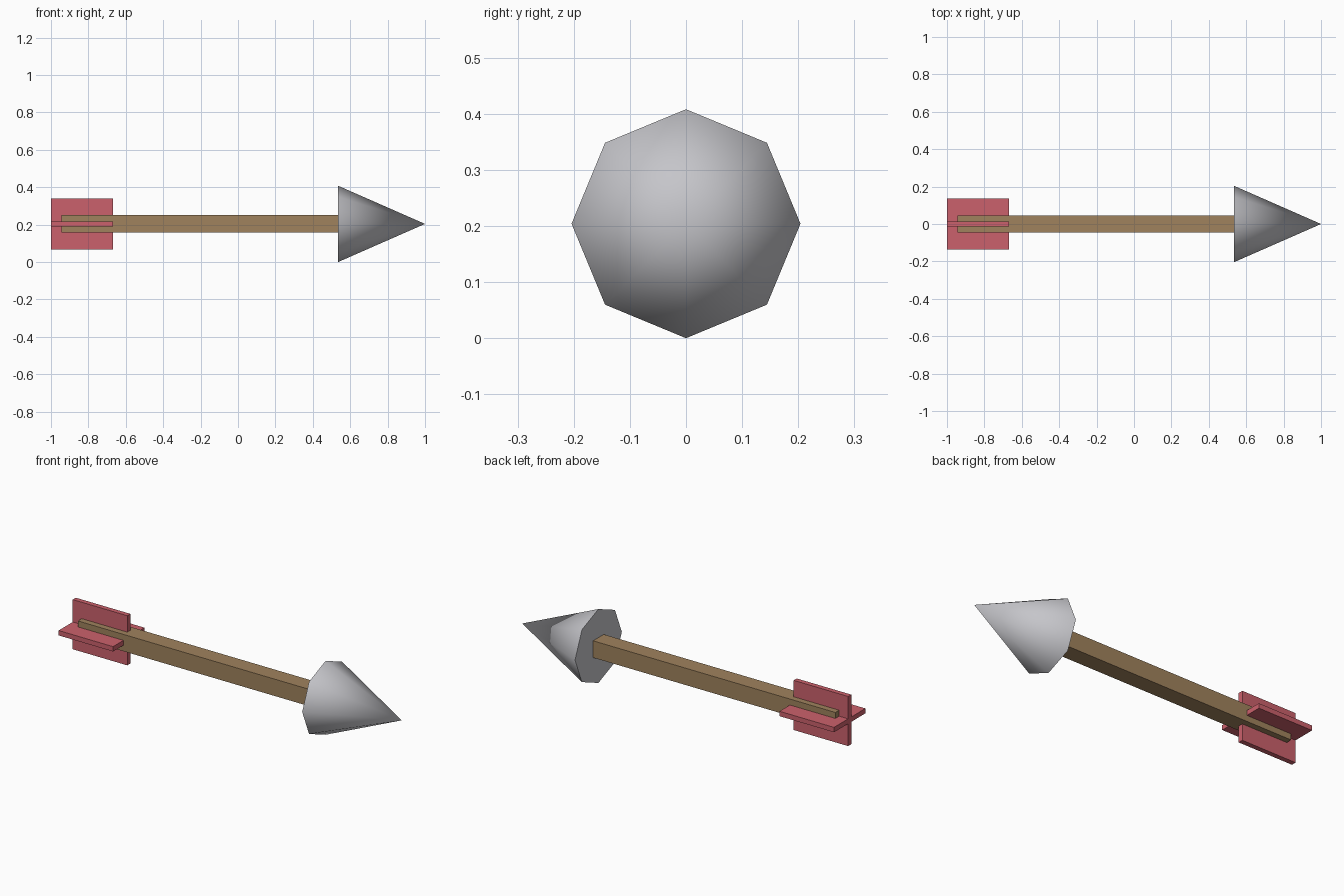
import bpy, math

if "Cube" in bpy.data.objects:
    bpy.data.objects.remove(bpy.data.objects["Cube"])

AXIS_Z = 0.204  # height of the arrow's centre line


def material(name, rgb):
    m = bpy.data.materials.new(name)
    m.diffuse_color = (*rgb, 1)
    m.use_nodes = True
    m.node_tree.nodes["Principled BSDF"].inputs["Base Color"].default_value = m.diffuse_color
    return m


wood = material("wood brown", (0.35, 0.225, 0.11))
red = material("feather red", (0.60, 0.12, 0.15))
steel = material("steel grey", (0.56, 0.56, 0.59))


def box(name, x0, x1, width, height, mat):
    bpy.ops.mesh.primitive_cube_add(size=1, location=((x0 + x1) / 2, 0, AXIS_Z))
    ob = bpy.context.object
    ob.name = name
    ob.scale = (x1 - x0, width, height)
    bpy.ops.object.transform_apply(location=False, rotation=False, scale=True)
    ob.data.materials.append(mat)
    return ob


# Square shaft
box("shaft", -0.945, 0.54, 0.093, 0.093, wood)

# Crossed tail fins
box("upright_fin", -1.0, -0.667, 0.027, 0.274, red)
box("flat_fin", -1.0, -0.667, 0.274, 0.027, red)

# Eight-sided head, smooth around the sides with a sharp rim
bpy.ops.mesh.primitive_cone_add(vertices=8, radius1=0.204, radius2=0, depth=0.465,
                                location=(0.7675, 0, AXIS_Z),
                                rotation=(0, math.pi / 2, 0))
head = bpy.context.object
head.name = "arrow_head"
head.data.materials.append(steel)
bpy.ops.object.transform_apply(location=False, rotation=True, scale=False)
bpy.ops.object.shade_smooth_by_angle(angle=math.radians(60))
